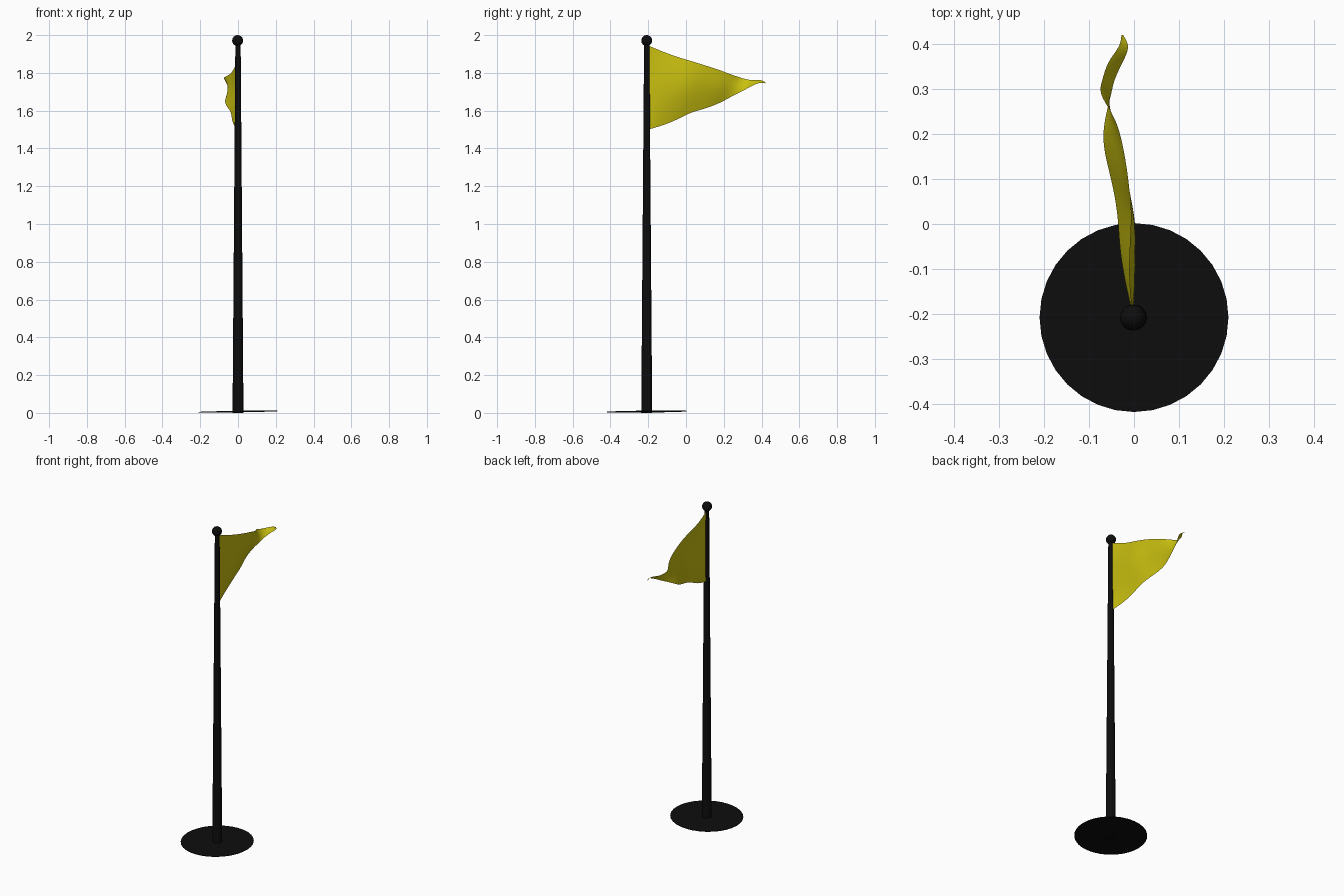
import bpy, bmesh, math

default = bpy.data.objects.get("Cube")
if default:
    bpy.data.objects.remove(default, do_unlink=True)


def material(name, rgb):
    mat = bpy.data.materials.new(name)
    mat.use_nodes = True
    mat.diffuse_color = (*rgb, 1)
    bsdf = mat.node_tree.nodes["Principled BSDF"]
    bsdf.inputs["Base Color"].default_value = (*rgb, 1)
    bsdf.inputs["Roughness"].default_value = 0.6
    return mat


black = material("black", (0.004, 0.004, 0.004))
yellow = material("yellow", (0.58, 0.52, 0.005))
POLE_Y = -0.208


def finish(name, mat):
    obj = bpy.context.object
    obj.name = name
    obj.data.materials.append(mat)
    bpy.ops.object.shade_smooth_by_angle(angle=math.radians(40))
    return obj


# Thin, slightly tilted base plate
bpy.ops.mesh.primitive_cylinder_add(
    vertices=32, radius=0.21, depth=0.003, location=(0, POLE_Y, 0.007),
    rotation=(math.radians(0.7), math.radians(-1), 0))
finish("base_plate", black)

# Tapered pole
bpy.ops.mesh.primitive_cone_add(
    vertices=16, radius1=0.029, radius2=0.014, depth=1.96,
    location=(0, POLE_Y, 0.98))
finish("pole", black)

# Ball finial
bpy.ops.mesh.primitive_uv_sphere_add(
    segments=20, ring_count=12, radius=0.029, location=(-0.002, POLE_Y, 1.971))
finish("finial", black)

# Pennant stations: y, top z, bottom z, then x at top, middle and bottom
stations = [
    (-0.20, 1.945, 1.50, -0.003, 0, -0.003),
    (-0.13, 1.915, 1.52, -0.012, 0.012, -0.02),
    (-0.05, 1.885, 1.55, -0.01, 0.015, -0.033),
    (0.02, 1.865, 1.59, -0.005, 0.012, -0.035),
    (0.10, 1.84, 1.61, -0.012, -0.02, -0.05),
    (0.18, 1.815, 1.64, -0.025, -0.03, -0.072),
    (0.24, 1.79, 1.675, -0.042, -0.05, -0.064),
    (0.29, 1.775, 1.70, -0.08, -0.055, -0.05),
    (0.32, 1.765, 1.715, -0.07, -0.06, -0.045),
    (0.36, 1.76, 1.737, -0.06, -0.04, -0.025),
    (0.395, 1.765, 1.75, -0.03, -0.02, -0.008),
    (0.42, 1.75, 1.745, -0.028, -0.027, -0.024),
]
bm = bmesh.new()
rows = []
for y, top, bottom, *xs in stations:
    heights = (top, (top + bottom) / 2, bottom)
    rows.append([bm.verts.new((x, y, z)) for x, z in zip(xs, heights)])
for a, b in zip(rows, rows[1:]):
    for i in range(2):
        bm.faces.new((a[i], a[i + 1], b[i + 1], b[i]))
mesh = bpy.data.meshes.new("pennant")
bm.to_mesh(mesh)
bm.free()
pennant = bpy.data.objects.new("pennant", mesh)
bpy.context.collection.objects.link(pennant)
bpy.ops.object.select_all(action="DESELECT")
pennant.select_set(True)
bpy.context.view_layer.objects.active = pennant
mesh.materials.append(yellow)
mesh.shade_smooth()
smooth = pennant.modifiers.new("Cloth folds", "SUBSURF")
smooth.levels = smooth.render_levels = 3
smooth.boundary_smooth = "PRESERVE_CORNERS"
